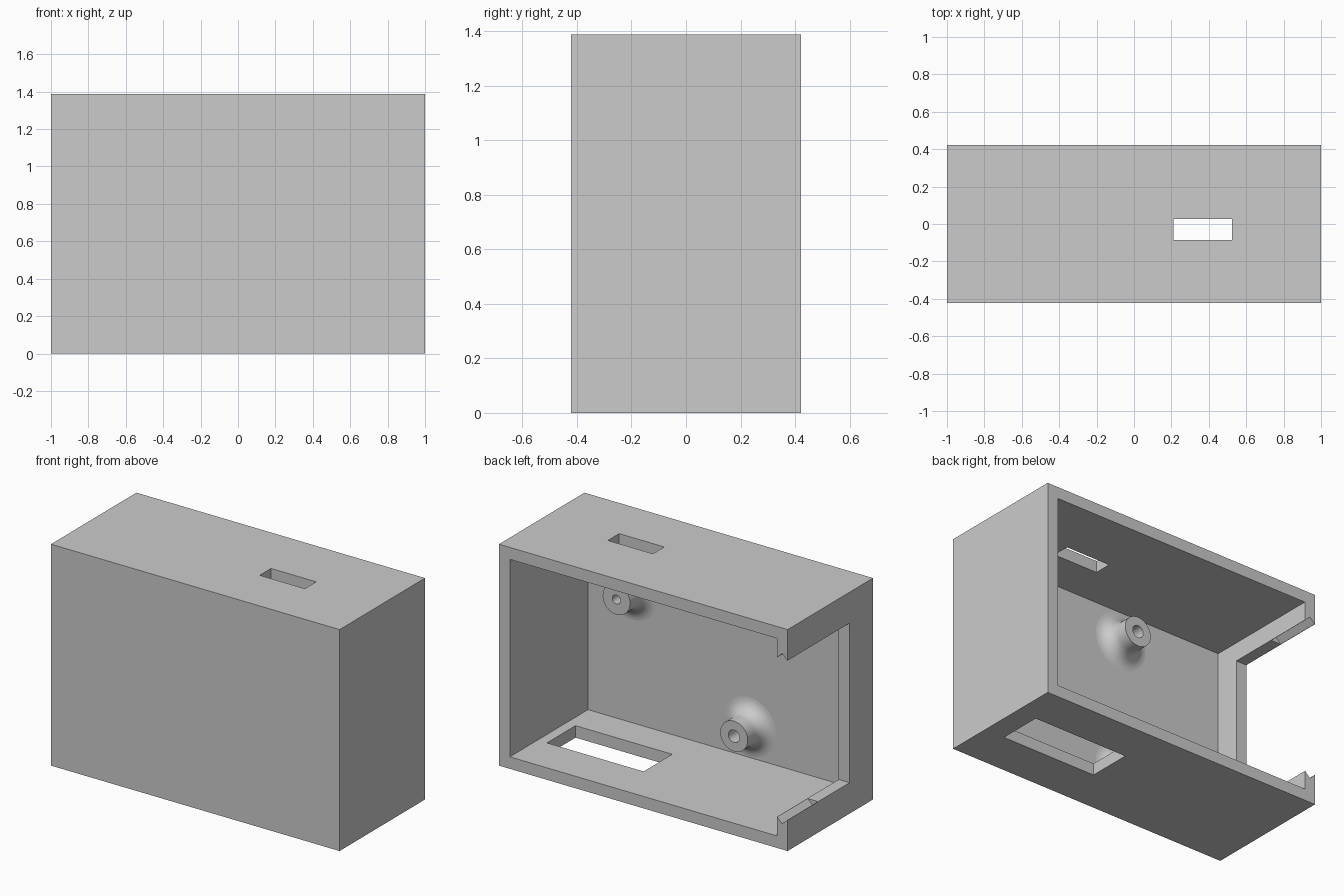
import bpy, bmesh, math
from mathutils import Matrix, Vector

cube = bpy.data.objects.get("Cube")
if cube:
    bpy.data.objects.remove(cube, do_unlink=True)

W, D, H = 2.0, 0.845, 1.387      # outer size
T = 0.075                        # wall thickness
FRONT_IN = -D / 2 + 0.071        # inner face of the front panel

grey = bpy.data.materials.new("plain grey plastic")
grey.use_nodes = True
grey.diffuse_color = (0.6, 0.6, 0.6, 1)
grey.node_tree.nodes["Principled BSDF"].inputs["Base Color"].default_value = (0.6, 0.6, 0.6, 1)


def add_object(name, bm):
    bmesh.ops.recalc_face_normals(bm, faces=bm.faces[:])
    mesh = bpy.data.meshes.new(name)
    bm.to_mesh(mesh)
    bm.free()
    mesh.materials.append(grey)
    obj = bpy.data.objects.new(name, mesh)
    bpy.context.scene.collection.objects.link(obj)
    return obj


def box(name, x, y, z):
    """Box from (min, max) ranges on each axis."""
    bm = bmesh.new()
    bmesh.ops.create_cube(bm, size=1)
    lo, hi = Vector((x[0], y[0], z[0])), Vector((x[1], y[1], z[1]))
    for v in bm.verts:
        v.co = (lo + hi) / 2 + v.co * (hi - lo)
    return add_object(name, bm)


def prism(name, outline, y0, y1):
    """Extrude an x-z outline along y."""
    bm = bmesh.new()
    face = bm.faces.new([bm.verts.new((x, y0, z)) for x, z in outline])
    ext = bmesh.ops.extrude_face_region(bm, geom=[face])["geom"]
    verts = [g for g in ext if isinstance(g, bmesh.types.BMVert)]
    bmesh.ops.translate(bm, verts=verts, vec=(0, y1 - y0, 0))
    return add_object(name, bm)


def standoff(name, x, z, hole):
    """Screw post with a filleted foot, turned about the y axis."""
    radius, height, fillet, hole_floor = 0.095, 0.155, 0.09, 0.01
    profile = []
    for i in range(9):
        a = math.pi / 2 * i / 8
        profile.append((radius + fillet * (1 - math.sin(a)), fillet * (1 - math.cos(a))))
    profile += [(radius, height), (hole, height), (hole, hole_floor), (0, hole_floor)]
    bm = bmesh.new()
    verts = [bm.verts.new((r, h, 0)) for r, h in profile]
    edges = [bm.edges.new(pair) for pair in zip(verts, verts[1:])]
    bmesh.ops.spin(bm, geom=verts + edges, cent=(0, 0, 0), axis=(0, 1, 0),
                   angle=math.tau, steps=48)
    bmesh.ops.remove_doubles(bm, verts=bm.verts[:], dist=0.0001)
    bmesh.ops.translate(bm, verts=bm.verts[:], vec=(x, FRONT_IN, z))
    for f in bm.faces:
        f.smooth = True
    obj = add_object(name, bm)
    # the foot is open against the panel, so make the tip face outward
    tip = min(obj.data.polygons, key=lambda p: abs(p.center.y - FRONT_IN - height))
    if tip.normal.y < 0:
        obj.data.flip_normals()
    obj.data.set_sharp_from_angle(angle=math.radians(35))
    return obj


# Outer shell and the volumes removed from it
shell = box("case_shell", (-W / 2, W / 2), (-D / 2, D / 2), (0, H))
RAIL = 0.194                     # height of the side wall stubs
GROOVE = 0.16                    # depth of the V-groove, from outside
mid_x, slope = -W / 2 + T / 2, 0.96
reach = 0.1
shoulder = GROOVE + reach * slope
groove_outline = [
    (mid_x, GROOVE), (mid_x + reach, shoulder), (mid_x + reach, H - shoulder),
    (mid_x, H - GROOVE), (mid_x - reach, H - shoulder), (mid_x - reach, shoulder)]
cutters = [
    box("cavity_cutter", (-W / 2 + T, W / 2 - T), (FRONT_IN, 1), (T, H - T)),
    box("top_slot_cutter", (0.21, 0.523), (-0.085, 0.027), (H - 0.2, H + 0.2)),
    box("bottom_slot_cutter", (0.19, 0.86), (-0.135, 0.148), (-0.2, 0.2)),
    box("side_opening_cutter", (-1.2, -0.85), (-0.19, 1.1), (RAIL, H - RAIL)),
    prism("side_groove_cutter", groove_outline, 0.12, 1.2),
]
for cutter in cutters:
    cutter.hide_render = True
    mod = shell.modifiers.new(cutter.name, "BOOLEAN")
    mod.operation, mod.solver, mod.object = "DIFFERENCE", "EXACT", cutter

# Bake the cuts and drop the cutters
bpy.context.view_layer.update()
graph = bpy.context.evaluated_depsgraph_get()
baked = bpy.data.meshes.new_from_object(shell.evaluated_get(graph))
shell.modifiers.clear()
shell.data = baked
for cutter in cutters:
    bpy.data.objects.remove(cutter, do_unlink=True)
if not baked.materials:
    baked.materials.append(grey)

# Screw posts on the inside of the front panel
standoff("lower_right_standoff", -0.195, 0.267, 0.039)
standoff("upper_right_standoff", -0.195, H - 0.267, 0.039)
standoff("upper_left_standoff", 0.62, 0.906, 0.028)
